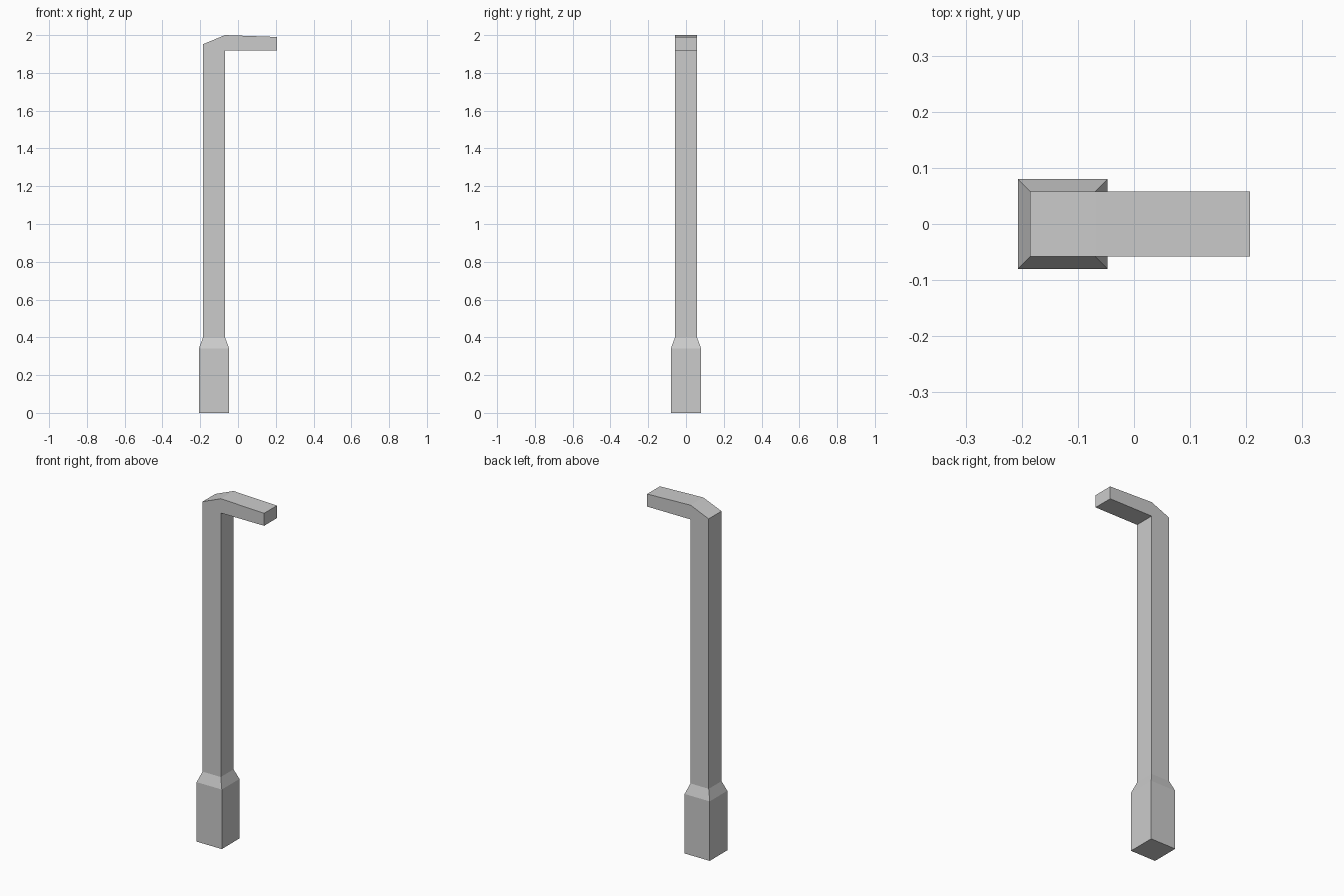
import bpy
import bmesh

if "Cube" in bpy.data.objects:
    bpy.data.objects.remove(bpy.data.objects["Cube"])

CX = -0.127  # centre line of the upright


def finish(name, bm):
    bmesh.ops.recalc_face_normals(bm, faces=bm.faces)
    mesh = bpy.data.meshes.new(name)
    bm.to_mesh(mesh)
    bm.free()
    obj = bpy.data.objects.new(name, mesh)
    bpy.context.collection.objects.link(obj)


# Square base with a tapered collar, lofted through square sections
bm = bmesh.new()
rings = []
for half, z in [(0.08, 0.0), (0.08, 0.342), (0.058, 0.4)]:
    rings.append([bm.verts.new((CX + sx * half, sy * half, z))
                  for sx, sy in [(-1, -1), (1, -1), (1, 1), (-1, 1)]])
for low, high in zip(rings, rings[1:]):
    for i in range(4):
        j = (i + 1) % 4
        bm.faces.new((low[i], low[j], high[j], high[i]))
bm.faces.new(rings[0])
finish("base", bm)

# Upright and bent arm: one side profile extruded across y, open where it meets the base
left, right = CX - 0.058, CX + 0.058
profile = [(left, 0.4), (right, 0.4), (right, 1.918), (0.207, 1.918),
           (0.207, 1.99), (right, 2.0), (left, 1.952)]
bm = bmesh.new()
front = [bm.verts.new((x, -0.058, z)) for x, z in profile]
back = [bm.verts.new((x, 0.058, z)) for x, z in profile]
for i in range(1, len(profile)):
    j = (i + 1) % len(profile)
    bm.faces.new((front[i], front[j], back[j], back[i]))
# Side walls split into upright, elbow and arm
for side in (front, back):
    bm.faces.new((side[0], side[1], side[2], side[6]))
    bm.faces.new((side[2], side[5], side[6]))
    bm.faces.new((side[2], side[3], side[4], side[5]))
finish("post_and_arm", bm)
